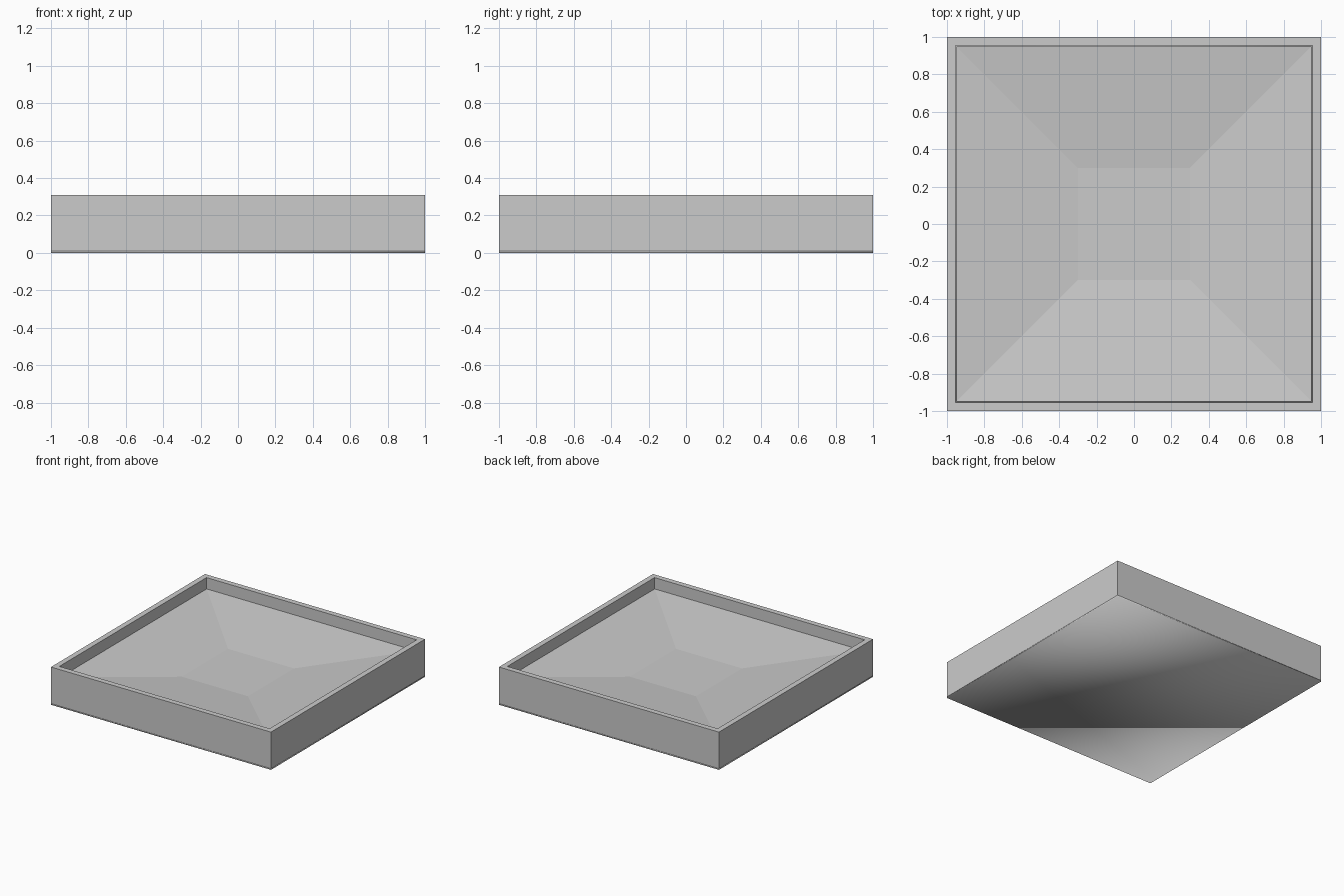
import bpy, bmesh

if "Cube" in bpy.data.objects:
    bpy.data.objects.remove(bpy.data.objects["Cube"])

OUT, INN = 1.0, 0.955
TOP, BASE = 0.31, 0.01


def ring(bm, half, z):
    return [bm.verts.new((sx * half, sy * half, z))
            for sx, sy in ((-1, -1), (1, -1), (1, 1), (-1, 1))]


def bridge(bm, a, b):
    for i in range(4):
        j = (i + 1) % 4
        bm.faces.new((a[i], a[j], b[j], b[i]))


def finish(bm, name, smooth=False):
    bmesh.ops.recalc_face_normals(bm, faces=bm.faces)
    for f in bm.faces:
        f.smooth = smooth
    me = bpy.data.meshes.new(name)
    bm.to_mesh(me)
    bm.free()
    ob = bpy.data.objects.new(name, me)
    bpy.context.collection.objects.link(ob)
    return ob


# square rim frame standing on the base plate
bm = bmesh.new()
rings = [ring(bm, h, z) for h, z in
         ((OUT, BASE), (OUT, TOP), (INN, TOP), (INN, BASE))]
for k in range(4):
    bridge(bm, rings[k], rings[(k + 1) % 4])
finish(bm, "rim_frame")

# shallow sunken pan with four sloping sides and a flat centre
bm = bmesh.new()
edge = ring(bm, 0.95, 0.22)
floor = ring(bm, 0.3, 0.15)
bridge(bm, edge, floor)
bm.faces.new(floor)
pan = finish(bm, "sunken_pan")
if pan.data.polygons[-1].normal.z < 0:
    pan.data.flip_normals()

# thin flat base plate, smooth shaded
bm = bmesh.new()
low, high = ring(bm, OUT, 0.0), ring(bm, OUT, BASE)
bridge(bm, low, high)
bm.faces.new(low)
bm.faces.new(high)
finish(bm, "base_plate", smooth=True)
